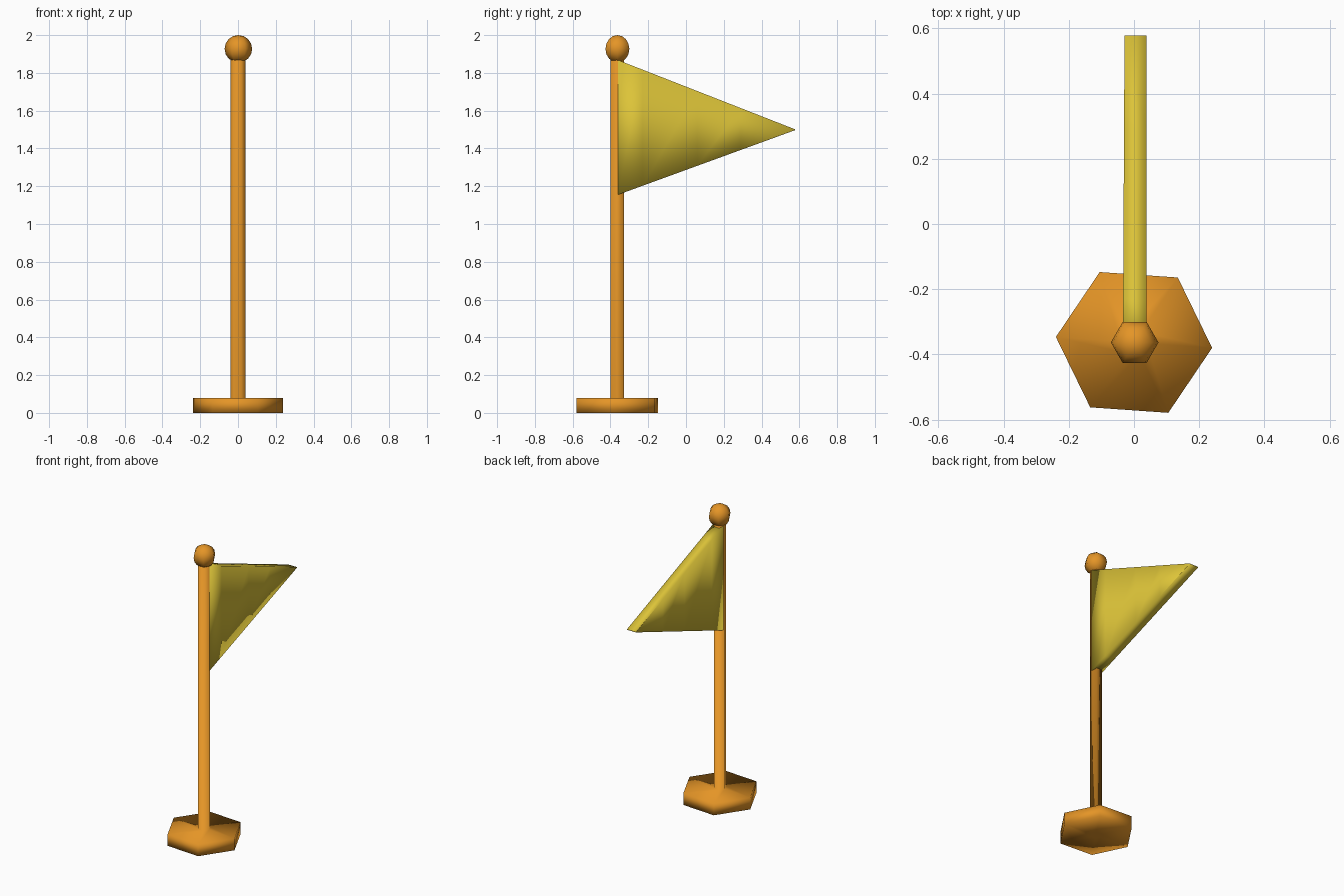
import bpy, bmesh, math

old = bpy.data.objects.get("Cube")
if old:
    bpy.data.objects.remove(old, do_unlink=True)

POLE_Y = -0.363


def material(name, rgb):
    m = bpy.data.materials.new(name)
    m.use_nodes = True
    m.diffuse_color = (*rgb, 1)
    m.node_tree.nodes["Principled BSDF"].inputs["Base Color"].default_value = (*rgb, 1)
    return m


orange = material("orange", (0.78, 0.30, 0.02))
yellow = material("yellow", (0.72, 0.55, 0.04))


def finish(name, bm, mat):
    bmesh.ops.recalc_face_normals(bm, faces=bm.faces)
    for f in bm.faces:
        f.smooth = True
    mesh = bpy.data.meshes.new(name)
    bm.to_mesh(mesh)
    bm.free()
    mesh.materials.append(mat)
    obj = bpy.data.objects.new(name, mesh)
    bpy.context.collection.objects.link(obj)
    return obj


def loft(bm, rings):
    """Skin a list of matching vertex loops and cap both ends."""
    loops = [[bm.verts.new(p) for p in ring] for ring in rings]
    for a, b in zip(loops, loops[1:]):
        n = len(a)
        for i in range(n):
            j = (i + 1) % n
            bm.faces.new((a[i], a[j], b[j], b[i]))
    bm.faces.new(loops[0])
    bm.faces.new(loops[-1])


def hexagon(radius, z):
    angles = [math.radians(60 * k - 4) for k in range(6)]
    return [(radius * math.cos(a), POLE_Y + radius * math.sin(a), z) for a in angles]


# Hexagonal foot flowing into the pole
bm = bmesh.new()
profile = [(0.04, 0), (0.24, 0), (0.24, 0.08), (0.04, 0.08), (0.04, 1.87)]
loft(bm, [hexagon(r, z) for r, z in profile])
finish("base_and_pole", bm, orange)

# Six-sided ball on top
bm = bmesh.new()
bmesh.ops.create_uvsphere(bm, u_segments=6, v_segments=8, radius=0.073)
ball = finish("pole_ball", bm, orange)
ball.location = (0.002, POLE_Y, 1.927)
ball.rotation_euler.z = math.pi / 2

# Thick triangular pennant, tapering to a vertical edge at the tip
bm = bmesh.new()
START, TIP = -0.36, 0.578
columns = []
for y in (START, -0.23, 0.06, 0.29, TIP):
    t = (y - START) / (TIP - START)
    top = 1.868 + (1.501 - 1.868) * t
    low = 1.155 + (1.497 - 1.155) * t
    left, right = -0.034 + 0.005 * t, 0.038
    columns.append([(left, y, low), (right, y, low), (right, y, top), (left, y, top)])
loft(bm, columns)
finish("pennant", bm, yellow)
